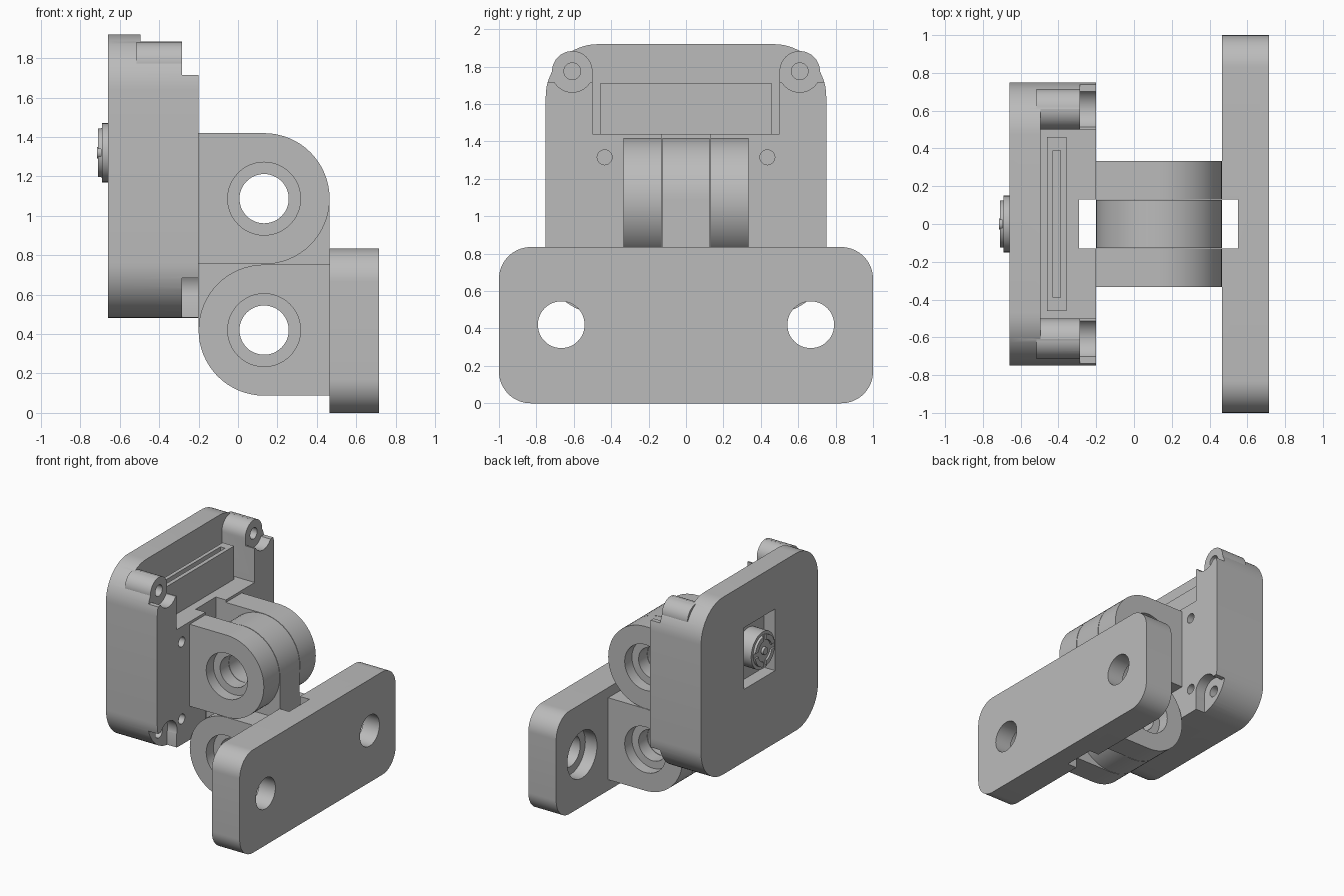
import bpy, bmesh
from math import cos, sin, pi

if "Cube" in bpy.data.objects:
    bpy.data.objects.remove(bpy.data.objects["Cube"], do_unlink=True)

grey = bpy.data.materials.new("plain_grey")
grey.use_nodes = True
grey.diffuse_color = (0.5, 0.5, 0.5, 1)
grey.node_tree.nodes["Principled BSDF"].inputs["Base Color"].default_value = (0.5, 0.5, 0.5, 1)


def rounded(u0, u1, v0, v1, radii=(0, 0, 0, 0), steps=16):
    """Rectangle outline; radii order: low-low, high-low, high-high, low-high."""
    pts = []
    corners = ((u0, v0, 1, 1), (u1, v0, -1, 1), (u1, v1, -1, -1), (u0, v1, 1, -1))
    for i, (u, v, su, sv) in enumerate(corners):
        r = radii[i]
        if r == 0:
            pts.append((u, v))
            continue
        for k in range(steps + 1):
            a = pi + (i + k / steps) * pi / 2
            pts.append((u + su * r + r * cos(a), v + sv * r + r * sin(a)))
    return pts


def circle(u, v, r, n=48):
    return [(u + r * cos(2 * pi * k / n), v + r * sin(2 * pi * k / n)) for k in range(n)]


def prism(name, outline, axis, a, b):
    """Extrude an outline along x (outline in y, z) or along y (outline in x, z)."""
    bm = bmesh.new()
    place = (lambda p, t: (t, p[0], p[1])) if axis == "x" else (lambda p, t: (p[0], t, p[1]))
    verts = [bm.verts.new(place(p, a)) for p in outline]
    bmesh.ops.remove_doubles(bm, verts=verts, dist=0.0001)
    face = bm.faces.new([v for v in verts if v.is_valid])
    top = bmesh.ops.extrude_face_region(bm, geom=[face])["geom"]
    for v in (g for g in top if isinstance(g, bmesh.types.BMVert)):
        if axis == "x":
            v.co.x = b
        else:
            v.co.y = b
    bmesh.ops.recalc_face_normals(bm, faces=bm.faces)
    mesh = bpy.data.meshes.new(name)
    bm.to_mesh(mesh)
    bm.free()
    mesh.materials.append(grey)
    obj = bpy.data.objects.new(name, mesh)
    bpy.context.collection.objects.link(obj)
    return obj


def activate(obj):
    bpy.ops.object.select_all(action="DESELECT")
    obj.select_set(True)
    bpy.context.view_layer.objects.active = obj


def boolean(obj, outline, axis, a, b, operation="DIFFERENCE"):
    tool = prism("tool", outline, axis, a, b)
    tool.hide_render = True
    mod = obj.modifiers.new("boolean", "BOOLEAN")
    mod.operation, mod.solver, mod.object = operation, "EXACT", tool
    activate(obj)
    bpy.ops.object.modifier_apply(modifier=mod.name)
    bpy.data.objects.remove(tool, do_unlink=True)


def finish(obj):
    activate(obj)
    bpy.ops.object.shade_smooth_by_angle(angle=0.6)


BACK, FRONT = -0.2, 0.465      # hinge extent in x
HINGE_X, UPPER, LOWER, R = 0.1325, 1.087, 0.42, 0.3325
GAP, BORE = 0.13, 0.125

# Mounting plate with counterbored screw holes and a hinge clearance slot
plate = prism("mounting_plate", rounded(-1, 1, 0, 0.835, (0.17,) * 4), "x", FRONT, 0.715)
for s in (-1, 1):
    boolean(plate, circle(s * 0.667, 0.42, BORE), "x", 0.3, 0.9)
    boolean(plate, circle(s * 0.667, 0.42, 0.19), "x", 0.3, 0.57)
boolean(plate, rounded(-GAP, GAP, -0.1, 1), "x", 0.3, 0.55)
finish(plate)

# Hinge cheeks: upper pair on the housing, lower pair on the plate
for level, z, radii, x0, x1 in (
        ("upper", UPPER, (0, R, R, 0), BACK - 0.01, FRONT),
        ("lower", LOWER, (R, 0, 0, R), BACK, FRONT + 0.01)):
    for side, s in (("left", 1), ("right", -1)):
        cheek = prism(f"{level}_cheek_{side}", rounded(x0, x1, z - R, z + R, radii),
                      "y", s * GAP, s * 0.333)
        boolean(cheek, circle(HINGE_X, z, BORE), "y", -1, 1)
        boolean(cheek, circle(HINGE_X, z, 0.185), "y", s * 0.24, s * 0.5)
        finish(cheek)

# Central link joining both pivots
link = prism("hinge_link", rounded(BACK, FRONT, LOWER - R, UPPER + R, (R,) * 4),
             "y", -GAP + 0.004, GAP - 0.004)
for z in (LOWER, UPPER):
    boolean(link, circle(HINGE_X, z, BORE), "y", -1, 1)
finish(link)

# Housing: rounded block with open top pocket
STEP, LID = -0.495, -0.285
POST_Y, POST_TOP, POST_LOW, POST_R = 0.608, 1.775, 0.625, 0.108
housing = prism("housing", rounded(-0.75, 0.75, 0.482, 1.92, (0.28,) * 4), "x", -0.66, BACK)
boolean(housing, rounded(-0.5, 0.5, 1.44, 2.1), "x", STEP, 0)
boolean(housing, rounded(-POST_Y, POST_Y, POST_TOP, 2.1), "x", STEP, 0)
for s in (-1, 1):
    boolean(housing, circle(s * POST_Y, POST_TOP, POST_R), "x", STEP - 0.02, LID, "UNION")
# Lid edge stepped back around the screw posts
boolean(housing, rounded(-1, 1, 1.715, 2.1), "x", LID, 0)
for s in (-1, 1):
    y0, y1 = sorted((s * POST_Y, s * 0.9))
    boolean(housing, rounded(y0, y1, 0.3, POST_LOW + POST_R * 0.55), "x", LID, 0)
    y0, y1 = sorted((s * 0.5, s * 0.9))
    boolean(housing, rounded(y0, y1, 0.3, POST_LOW), "x", LID, 0)
    for z in (POST_TOP, POST_LOW):
        boolean(housing, circle(s * POST_Y, z, POST_R + 0.004), "x", LID, 0)
        boolean(housing, circle(s * POST_Y, z, 0.045, 24), "x", -0.45, 0)
    for z in (0.69, 1.315):
        boolean(housing, circle(s * 0.435, z, 0.04, 24), "x", -0.32, 0)
# Hinge clearance slot and lens window
boolean(housing, rounded(-GAP, GAP, 0.3, 1.6), "x", -0.29, 0)
boolean(housing, rounded(-0.2, 0.2, 1.07, 1.57), "x", -0.8, -0.56)
finish(housing)

# Slotted connector block inside the pocket
connector = prism("connector_block", rounded(-0.46, 0.46, 1.43, 1.71), "x", -0.46, -0.357)
boolean(connector, rounded(-0.39, 0.39, 1.55, 1.9), "x", -0.43, -0.39)
finish(connector)

# Lens: barrel, notched rim and centre
LENS_Z = 1.32
barrel = prism("lens_barrel", circle(0, LENS_Z, 0.15), "x", -0.69, -0.55)
boolean(barrel, circle(0, LENS_Z, 0.1), "x", -0.8, -0.67)
finish(barrel)
rim = prism("lens_rim", circle(0, LENS_Z, 0.125), "x", -0.71, -0.66)
boolean(rim, circle(0, LENS_Z, 0.085), "x", -0.8, -0.695)
for w, h in ((0.02, 0.2), (0.2, 0.02)):
    boolean(rim, rounded(-w, w, LENS_Z - h, LENS_Z + h), "x", -0.8, -0.695)
finish(rim)
centre = prism("lens_centre", circle(0, LENS_Z, 0.03, 24), "x", -0.716, -0.66)
finish(centre)
